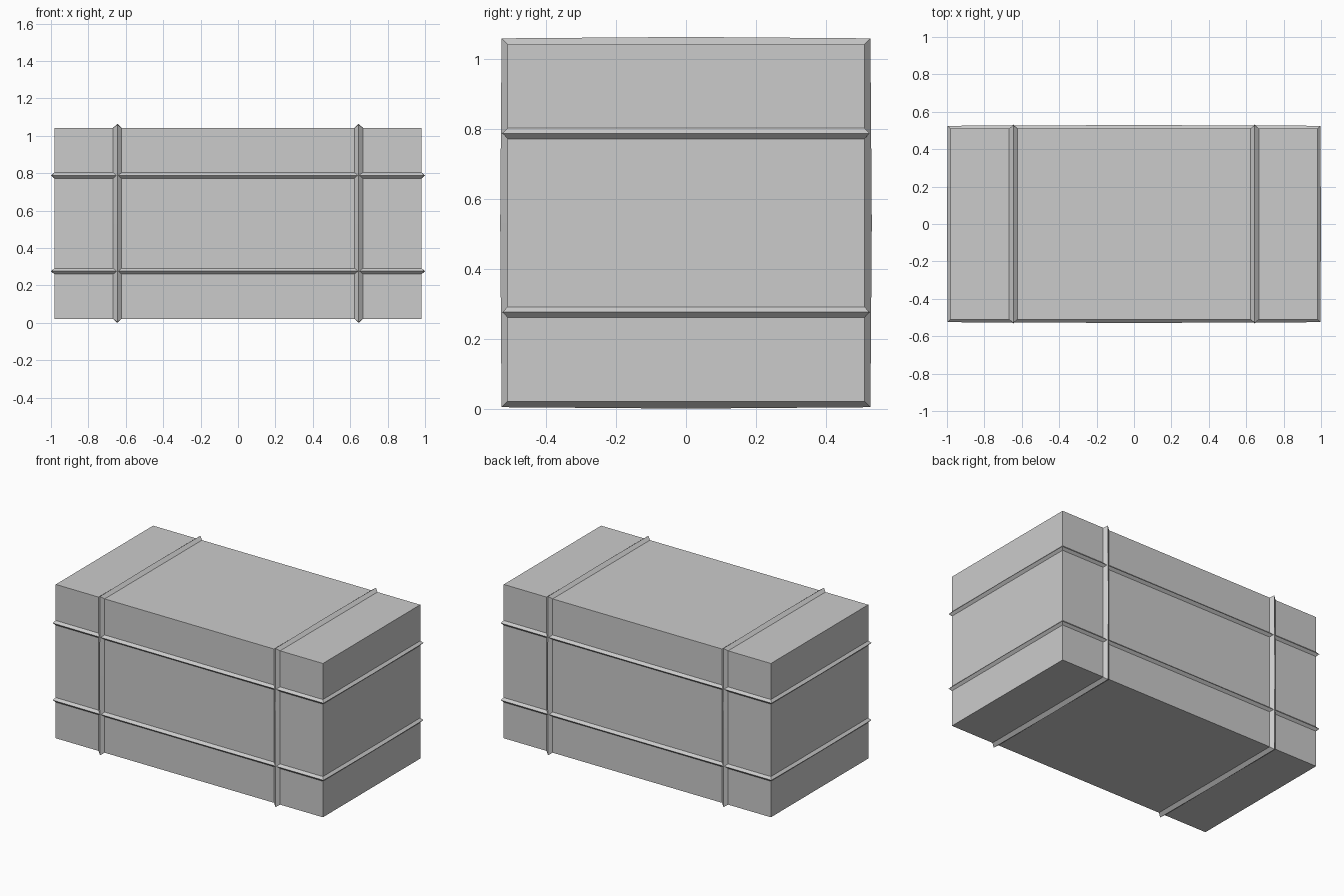
import bpy
from mathutils import Vector

cube = bpy.data.objects.get("Cube")
if cube:
    bpy.data.objects.remove(cube, do_unlink=True)

HX, HY, HZ = 0.982, 0.511, 0.511   # half sizes of the crate body
MID = 0.532                        # height of its centre

grey = bpy.data.materials.new("light_grey")
grey.use_nodes = True
grey.diffuse_color = (0.6, 0.6, 0.6, 1)
grey.node_tree.nodes["Principled BSDF"].inputs["Base Color"].default_value = grey.diffuse_color


def add_mesh(name, verts, faces):
    mesh = bpy.data.meshes.new(name)
    mesh.from_pydata(verts, [], faces)
    mesh.materials.append(grey)
    mesh.update()
    obj = bpy.data.objects.new(name, mesh)
    bpy.context.collection.objects.link(obj)
    return obj


def strap(name, u, v, hu, hv, centre, half_width, rise, bow):
    """Mitred triangular ridge around the body, bowed slightly mid-side."""
    axis = u.cross(v)
    stops = [(1, -1), (1, 0), (1, 1), (0, 1), (-1, 1), (-1, 0), (-1, -1), (0, -1)]
    verts, faces = [], []
    for a, b in stops:
        lift = rise if a and b else rise + bow
        base = centre + u * a * hu + v * b * hv
        verts += [base - axis * half_width,
                  base + (u * a + v * b) * lift,
                  base + axis * half_width]
    n = len(stops)
    for i in range(n):
        p, q = 3 * i, 3 * ((i + 1) % n)
        for k in (0, 1):
            faces.append((p + k, q + k, q + k + 1, p + k + 1))
    return add_mesh(name, verts, faces)


X, Y, Z = Vector((1, 0, 0)), Vector((0, 1, 0)), Vector((0, 0, 1))

# Crate body
bpy.ops.mesh.primitive_cube_add(size=2, location=(0, 0, MID))
body = bpy.context.object
body.name = "crate_body"
body.scale = (HX, HY, HZ)
bpy.ops.object.transform_apply(location=False, rotation=False, scale=True)
body.data.materials.append(grey)

# Upright straps around front, top, back and bottom
for side, sx in (("left", 1), ("right", -1)):
    strap(side + "_upright_strap", Y, Z, HY, HZ,
          Vector((0.645 * sx, 0, MID)), 0.0225, 0.017, 0.004)

# Level straps around the four walls
for place, sz in (("upper", 1), ("lower", -1)):
    strap(place + "_level_strap", X, Y, HX, HY,
          Vector((0, 0, MID + 0.256 * sz)), 0.0155, 0.014, 0.004)

# Make strap faces point outward
for obj in bpy.context.collection.objects:
    if obj.name.endswith("_strap"):
        centre = Vector((0, 0, MID))
        mesh = obj.data
        if sum((p.center - centre).dot(p.normal) for p in mesh.polygons) < 0:
            mesh.flip_normals()
